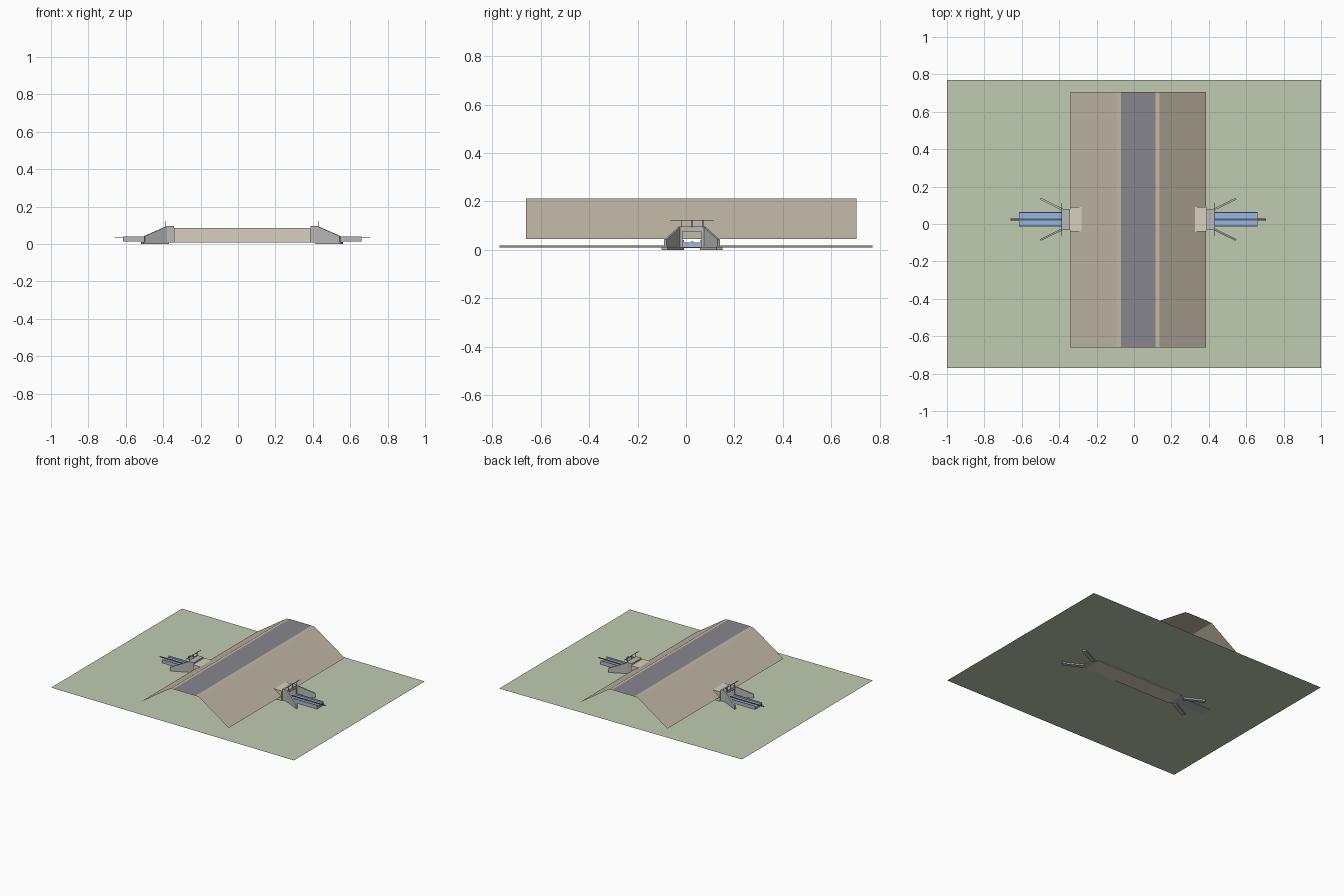
import bpy, bmesh
from mathutils import Vector

if "Cube" in bpy.data.objects:
    bpy.data.objects.remove(bpy.data.objects["Cube"])

CX, CY = 0.0225, 0.025          # centre of the crossing


def mat(name, r, g, b):
    m = bpy.data.materials.new(name)
    m.diffuse_color = (r, g, b, 1)
    m.use_nodes = True
    m.node_tree.nodes["Principled BSDF"].inputs["Base Color"].default_value = m.diffuse_color
    return m


GRASS = mat("grass", 0.52, 0.60, 0.44)
EARTH = mat("earth", 0.54, 0.48, 0.38)
ASPHALT = mat("asphalt", 0.24, 0.24, 0.27)
BARREL = mat("barrel_concrete", 0.68, 0.64, 0.52)
CONCRETE = mat("concrete", 0.48, 0.48, 0.48)
WATER = mat("water", 0.30, 0.48, 0.78)
DARK = mat("dark_line", 0.12, 0.10, 0.12)


def finish(bm, name, material, recalc=True):
    if recalc:
        bmesh.ops.recalc_face_normals(bm, faces=bm.faces[:])
    me = bpy.data.meshes.new(name)
    bm.to_mesh(me)
    bm.free()
    ob = bpy.data.objects.new(name, me)
    bpy.context.collection.objects.link(ob)
    me.materials.append(material)
    return ob


def strip(name, profile, y0, y1, material):
    """Open sheet: x,z profile swept along y."""
    bm = bmesh.new()
    rows = [[bm.verts.new((x, y, z)) for x, z in profile] for y in (y0, y1)]
    for i in range(len(profile) - 1):
        bm.faces.new((rows[0][i], rows[0][i + 1], rows[1][i + 1], rows[1][i]))
    return finish(bm, name, material, False)


def prism(name, points, offset, material):
    """Closed solid: planar polygon pushed along an offset vector."""
    bm = bmesh.new()
    a = [bm.verts.new(p) for p in points]
    b = [bm.verts.new(Vector(p) + Vector(offset)) for p in points]
    bm.faces.new(a)
    bm.faces.new(b[::-1])
    for i in range(len(a)):
        j = (i + 1) % len(a)
        bm.faces.new((a[i], b[i], b[j], a[j]))
    return finish(bm, name, material)


def box(name, x, y, z, material):
    pts = [(x[0], y[0], z[0]), (x[0], y[1], z[0]), (x[0], y[1], z[1]), (x[0], y[0], z[1])]
    return prism(name, pts, (x[1] - x[0], 0, 0), material)


def tube(name, x, outer, inner, material):
    """Rectangular tube along x; outer and inner are (y0, y1, z0, z1)."""
    bm = bmesh.new()
    loops = []
    for xx in x:
        for y0, y1, z0, z1 in (outer, inner):
            loops.append([bm.verts.new((xx, a, b)) for a, b in
                          ((y0, z0), (y1, z0), (y1, z1), (y0, z1))])
    for p, q in ((0, 1), (1, 3), (3, 2), (2, 0)):
        for i in range(4):
            j = (i + 1) % 4
            bm.faces.new((loops[p][i], loops[p][j], loops[q][j], loops[q][i]))
    return finish(bm, name, material)


# Ground sheet with a slight fall along the flow
bm = bmesh.new()
bm.faces.new([bm.verts.new(p) for p in ((-1, -0.77, 0.017), (1, -0.77, 0.010),
                                        (1, 0.77, 0.010), (-1, 0.77, 0.017))])
finish(bm, "ground", GRASS, False)

# Embankment slopes with shoulders, and the road on top
strip("embankment", [(CX - 0.363, 0.045), (CX - 0.115, 0.211),
                     (CX + 0.115, 0.211), (CX + 0.363, 0.045)][::1], -0.66, 0.705, EARTH)
strip("road", [(CX - 0.092, 0.2135), (CX + 0.092, 0.2135)], -0.66, 0.705, ASPHALT)

# Box culvert barrel
HOLE = (CY - 0.040, CY + 0.040, 0.017, 0.075)
tube("barrel", (CX - 0.365, CX + 0.365), (CY - 0.066, CY + 0.066, 0.008, 0.085), HOLE, BARREL)

for s, end in ((-1, "inlet"), (1, "outlet")):
    def X(d):
        return CX + s * d

    # Headwall with opening
    tube(end + "_headwall", (X(0.365), X(0.410)),
         (CY - 0.056, CY + 0.056, 0.008, 0.096), HOLE, CONCRETE)

    # Splayed wing walls on footings
    for t, side in ((-1, "near"), (1, "far")):
        def Y(d):
            return CY + t * d
        prism(f"{end}_{side}_wing_wall",
              [(X(0.402), Y(0.045), 0.008), (X(0.525), Y(0.106), 0.008),
               (X(0.525), Y(0.106), 0.042), (X(0.402), Y(0.045), 0.096)],
              (-s * 0.005, t * 0.009, 0), CONCRETE)
        prism(f"{end}_{side}_footing",
              [(X(0.405), Y(0.033), 0), (X(0.540), Y(0.102), 0),
               (X(0.527), Y(0.126), 0), (X(0.392), Y(0.057), 0)],
              (0, 0, 0.010), CONCRETE)

    # Open channel with water
    u = [(-0.039, 0.012), (0.039, 0.012), (0.039, 0.040), (0.034, 0.040),
         (0.034, 0.017), (-0.034, 0.017), (-0.034, 0.040), (-0.039, 0.040)]
    prism(end + "_channel", [(X(0.41), CY + y, z) for y, z in u],
          (s * 0.2275, 0, 0), CONCRETE)
    box(end + "_water", sorted((X(0.41), X(0.637))), (CY - 0.034, CY + 0.034),
        (0.018, 0.030), WATER)

    # Railing over the headwall
    box(end + "_rail", sorted((X(0.408), X(0.411))), (CY - 0.088, CY + 0.088),
        (0.120, 0.123), DARK)
    for k in (-0.045, 0, 0.045):
        box(end + "_rail_post", sorted((X(0.408), X(0.411))),
            (CY + k - 0.0015, CY + k + 0.0015), (0.090, 0.121), DARK)

# Flow line through the culvert
box("flow_line", (CX - 0.682, CX + 0.682), (CY - 0.005, CY + 0.005), (0.034, 0.037), DARK)
